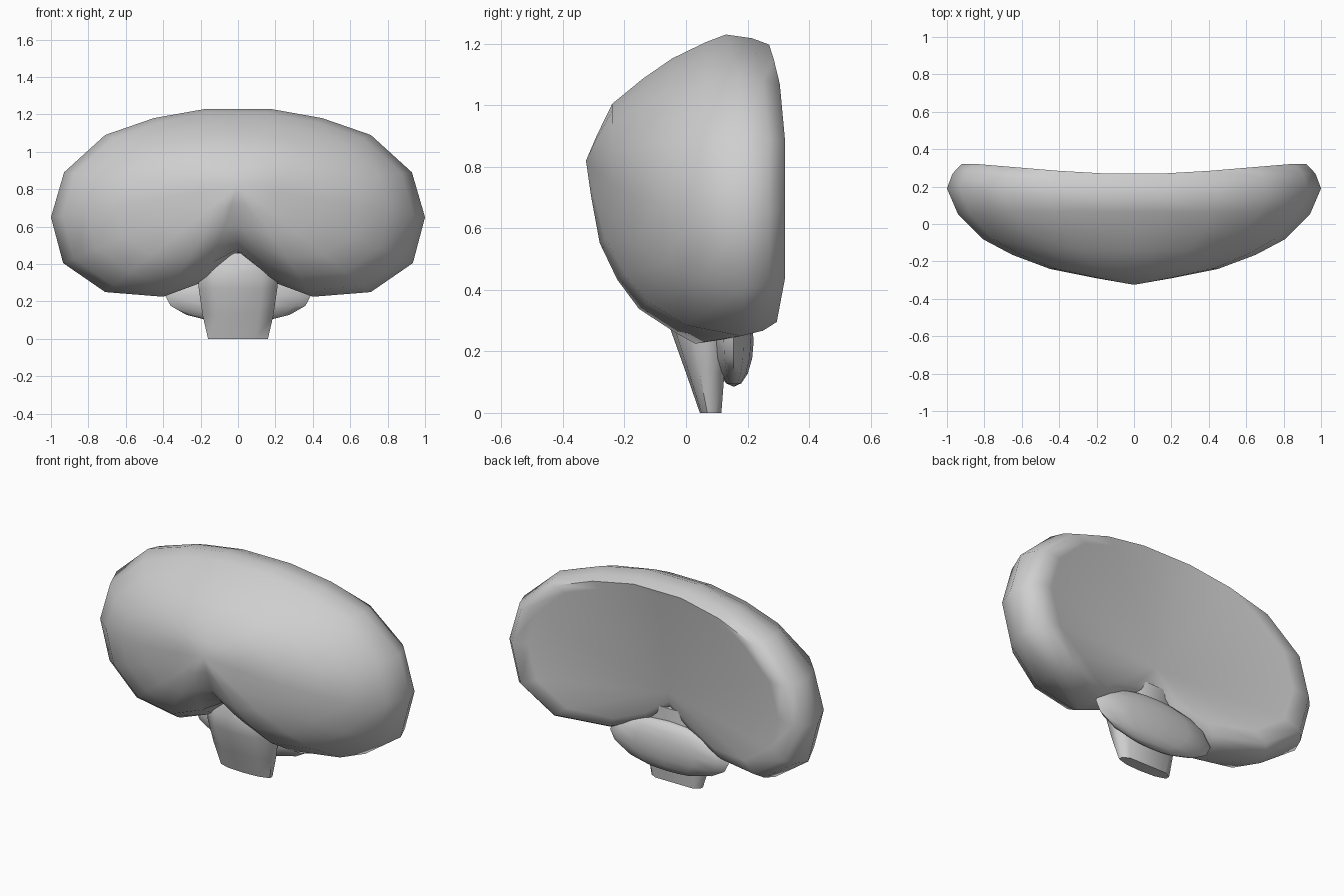
import bpy, bmesh, math

if "Cube" in bpy.data.objects:
    bpy.data.objects.remove(bpy.data.objects["Cube"])

grey = bpy.data.materials.new("light grey")
grey.diffuse_color = (0.62, 0.62, 0.62, 1)
grey.use_nodes = True
grey.node_tree.nodes["Principled BSDF"].inputs["Base Color"].default_value = grey.diffuse_color


def finish(name, bm, angle):
    bmesh.ops.recalc_face_normals(bm, faces=bm.faces)
    me = bpy.data.meshes.new(name)
    bm.to_mesh(me)
    bm.free()
    me.materials.append(grey)
    ob = bpy.data.objects.new(name, me)
    bpy.context.collection.objects.link(ob)
    bpy.ops.object.select_all(action='DESELECT')
    ob.select_set(True)
    bpy.context.view_layer.objects.active = ob
    bpy.ops.object.shade_smooth_by_angle(angle=math.radians(angle))
    return ob


def loft(bm, rings):
    """Bridge rings of points; returns the vertex rings."""
    vs = [[bm.verts.new(p) for p in r] for r in rings]
    for a, b in zip(vs, vs[1:]):
        for i in range(len(a)):
            j = (i + 1) % len(a)
            bm.faces.new((a[i], a[j], b[j], b[i]))
    return vs


def fan(bm, ring, tip):
    t = bm.verts.new(tip)
    for i in range(len(ring)):
        bm.faces.new((ring[i], ring[(i + 1) % len(ring)], t))


# Two-lobed dome: half of a kidney outline (x, z), from notch round to crown
half = [(0, 0.46), (0.17, 0.31), (0.40, 0.225), (0.71, 0.25), (0.935, 0.405),
        (1.0, 0.65), (0.93, 0.89), (0.71, 1.09), (0.45, 1.18), (0.17, 1.23), (0, 1.23)]
PZ = 0.82


def ring(s, ys, notch):
    """Outline scaled by s, with a depth per point and its own notch height."""
    pts = [(x * s, y, PZ + (z - PZ) * s) for (x, z), y in zip(half, ys)]
    pts[0] = (0, ys[0], notch)
    return pts + [(-x, y, z) for x, y, z in pts[-2:0:-1]]


# Front rings: scale, depth, notch height, extra depth of the crown
front = [(0.2, -0.29, 0.72, 0), (0.45, -0.24, 0.60, 0), (0.65, -0.165, 0.525, 0.025),
         (0.81, -0.08, 0.48, 0.035), (0.94, 0.05, 0.462, 0.015)]
bulge = [0.03, 0.08, 0.09, 0.05, 0, 0, 0, 0, 0, 0, 0]
rings = [ring(s, [y - b * s + (crown if i > 6 else 0) for i, b in enumerate(bulge)], n)
         for s, y, n, crown in front]
# Rim and hollow back
rings += [
    ring(1.0, [.07, .03, .03, .18, .19, .19, .19, .17, .15, .13, .13], 0.46),
    ring(.97, [.13, .13, .15, .25, .27, .27, .27, .25, .23, .215, .21], 0.46),
    ring(.92, [.155, .16, .20, .295, .322, .322, .322, .305, .285, .27, .27], 0.475),
    ring(.82, [.16, .17, .215, .285, .31, .312, .31, .295, .277, .262, .26], 0.50),
]
bm = bmesh.new()
vs = loft(bm, rings)
fan(bm, vs[0], (0, -0.325, PZ))
fan(bm, vs[-1], (0, 0.175, 0.56))
finish("lobed_dome", bm, 70)

# Tapered stem leaning forward as it rises: z, half width, front y, back y
levels = [(0.0, 0.16, 0.045, 0.115), (0.13, 0.19, 0.0, 0.125),
          (0.27, 0.21, -0.05, 0.14), (0.36, 0.215, -0.06, 0.15), (0.46, 0.14, -0.03, 0.165)]
rings = []
for z, w, f, b in levels:
    m, d = (f + b) / 2, (b - f) / 2
    rings.append([(w * cx, m + d * cy, z) for cx, cy in
                  ((1, 0.4), (0.75, 1), (-0.75, 1), (-1, 0.4),
                   (-1, -0.3), (-0.6, -0.85), (0, -1), (0.6, -0.85), (1, -0.3))])
bm = bmesh.new()
vs = loft(bm, rings)
bm.faces.new(vs[0])
bm.faces.new(vs[-1])
finish("stem", bm, 62)

# Flattened rear lobe behind the stem
bm = bmesh.new()
bmesh.ops.create_uvsphere(bm, u_segments=12, v_segments=8, radius=1)
for v in bm.verts:
    x, y, z = v.co
    v.co = (0.39 * x, 0.155 + 0.065 * y, 0.233 + 0.148 * z)
finish("rear_lobe", bm, 60)
